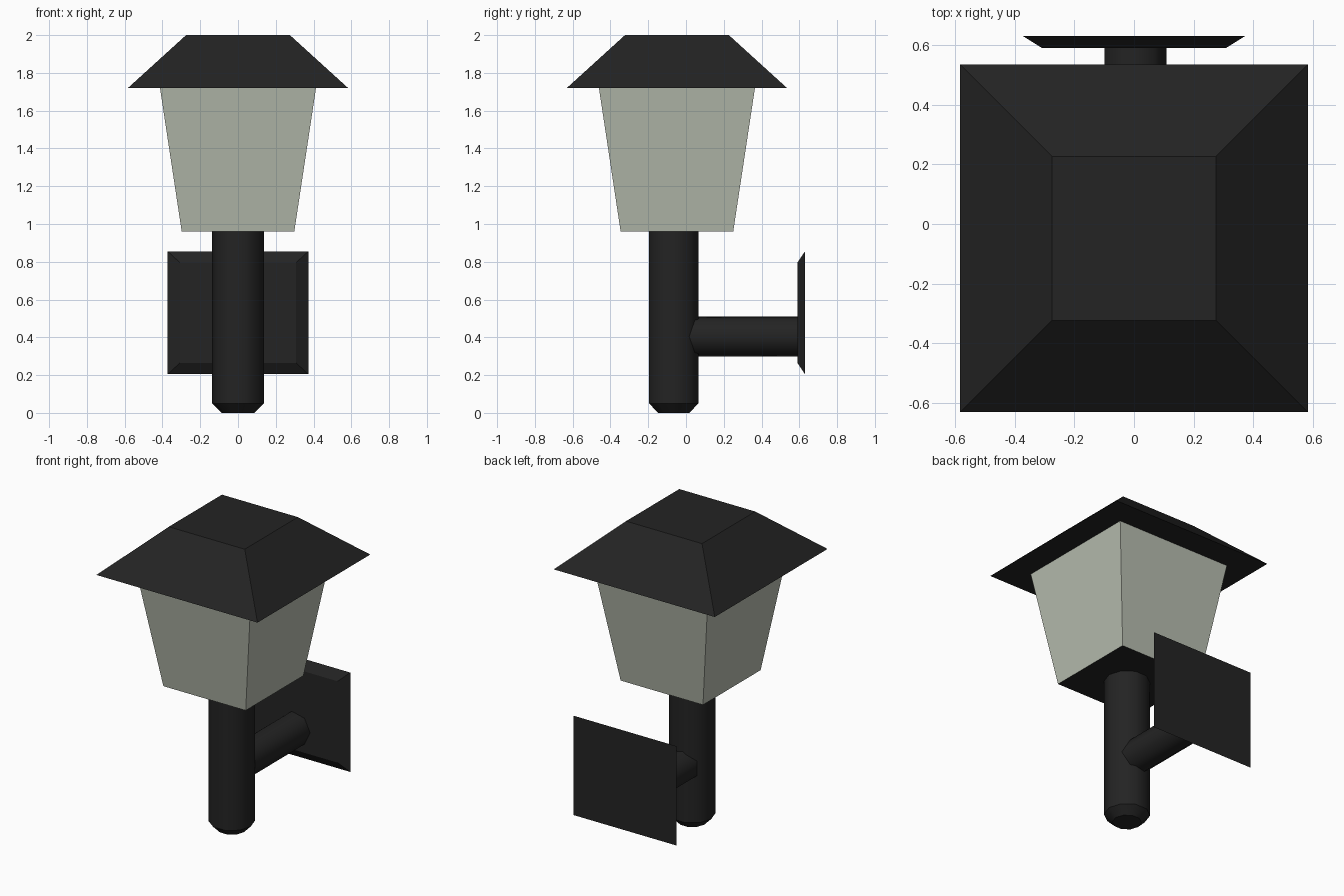
import bpy, bmesh, math
from mathutils import Matrix, Vector

if "Cube" in bpy.data.objects:
    bpy.data.objects.remove(bpy.data.objects["Cube"])


def material(name, r, g, b):
    m = bpy.data.materials.new(name)
    m.diffuse_color = (r, g, b, 1)
    m.use_nodes = True
    m.node_tree.nodes["Principled BSDF"].inputs["Base Color"].default_value = m.diffuse_color
    return m


BLACK = material("black metal", 0.017, 0.017, 0.017)
GLASS = material("frosted glass", 0.475, 0.51, 0.43)


def loft(name, rings, mats, place=Matrix.Identity(4), caps=(True, True), smooth=None):
    """Skin a stack of (outline, height) rings along local z, then place it."""
    bm = bmesh.new()
    loops = [[bm.verts.new((x, y, z)) for x, y in pts] for pts, z in rings]
    for a, b in zip(loops, loops[1:]):
        n = len(a)
        for i in range(n):
            j = (i + 1) % n
            bm.faces.new((a[i], a[j], b[j], b[i]))
    if caps[0]:
        bm.faces.new(loops[0][::-1])
    if caps[1]:
        bm.faces.new(loops[-1])
    bm.transform(place)
    bm.normal_update()
    me = bpy.data.meshes.new(name)
    bm.to_mesh(me)
    bm.free()
    for m in mats:
        me.materials.append(m)
    ob = bpy.data.objects.new(name, me)
    bpy.context.collection.objects.link(ob)
    if smooth:
        bpy.ops.object.select_all(action='DESELECT')
        ob.select_set(True)
        bpy.context.view_layer.objects.active = ob
        bpy.ops.object.shade_smooth_by_angle(angle=math.radians(smooth))
    return ob


def rect(hx, hy):
    return [(-hx, -hy), (hx, -hy), (hx, hy), (-hx, hy)]


def ngon(n, r):
    return [(r * math.cos(2 * math.pi * i / n), r * math.sin(2 * math.pi * i / n))
            for i in range(n)]


head = Matrix.Translation((0, -0.048, 0))

# Roof: flat-topped pyramid with a closed underside
loft("roof", [(rect(0.583, 0.583), 1.72), (rect(0.275, 0.275), 2.0)], [BLACK], head)

# Lantern glass: flared box, dark floor, open top hidden by the roof
glass = loft("lantern_glass", [(rect(0.298, 0.298), 0.96), (rect(0.413, 0.413), 1.72)],
             [GLASS, BLACK], head, caps=(True, False))
for f in glass.data.polygons:
    if f.normal.z < -0.9:
        f.material_index = 1

# Post: ten-sided, tapered at the foot
loft("post", [(ngon(10, 0.087), 0), (ngon(10, 0.137), 0.05), (ngon(10, 0.137), 0.96)],
     [BLACK], Matrix.Translation((0, -0.065, 0)), smooth=40)

# Arm and wall plate run along +y: local z becomes y
back = Matrix.Rotation(-math.pi / 2, 4, 'X')
loft("arm", [(ngon(7, 0.109), -0.04), (ngon(7, 0.109), 0.595)],
     [BLACK], Matrix.Translation((0, 0, 0.405)) @ back, smooth=55)

# Wall plate: bevelled front, larger flat back
loft("wall_plate", [(rect(0.308, 0.266), 0.59), (rect(0.372, 0.325), 0.63)],
     [BLACK], Matrix.Translation((0, 0, 0.53)) @ back)
